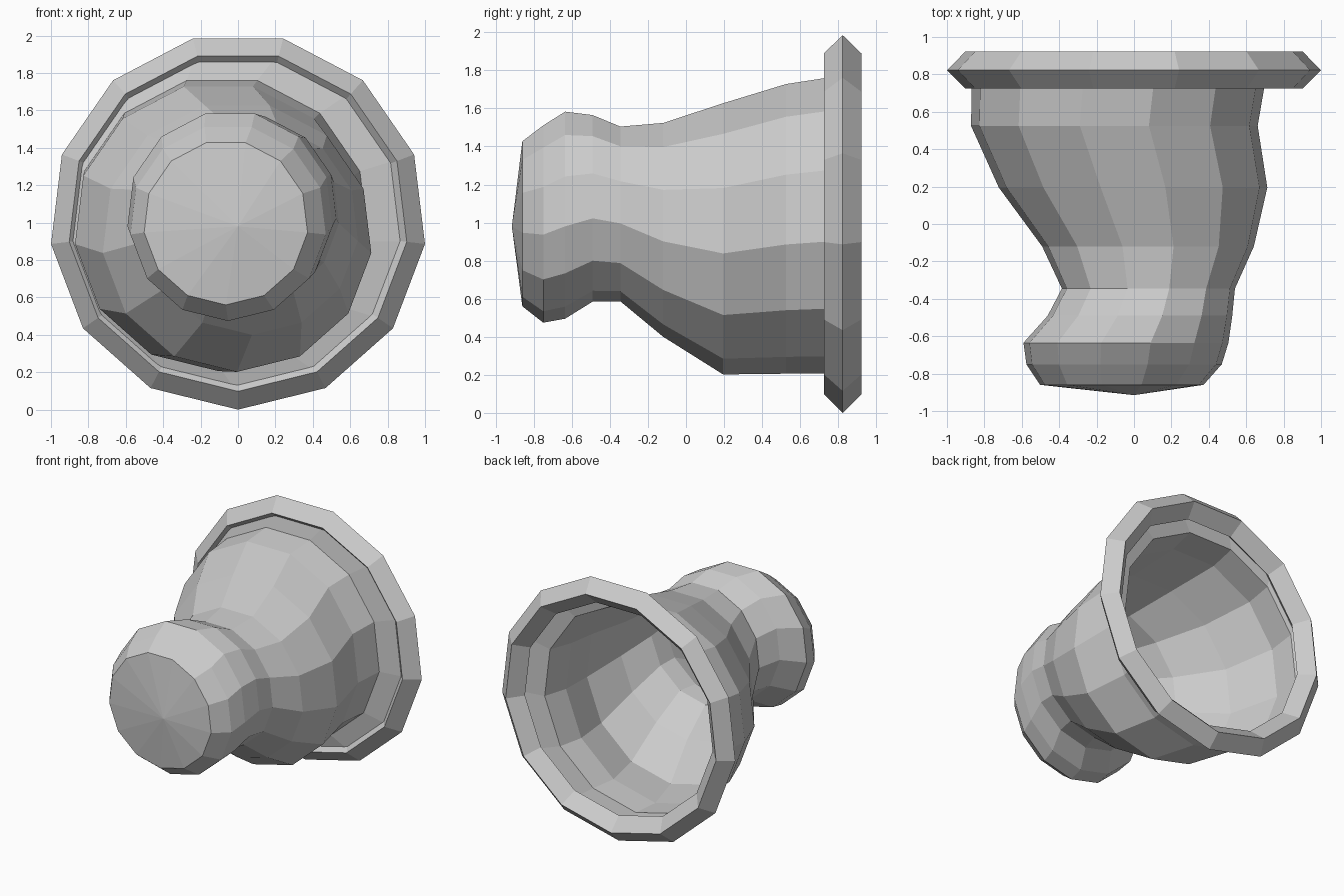
import bpy, bmesh
from math import sin, cos, pi

if "Cube" in bpy.data.objects:
    bpy.data.objects.remove(bpy.data.objects["Cube"])

SIDES = 13


def loft(name, rings, tip=None, closed=False):
    """Skin 13-sided rings (y, centre x, centre z, radius) into a flat-shaded mesh."""
    bm = bmesh.new()
    loops = []
    for y, cx, cz, r in rings:
        loops.append([bm.verts.new((cx + r * sin(2 * pi * i / SIDES), y,
                                    cz - r * cos(2 * pi * i / SIDES)))
                      for i in range(SIDES)])
    pairs = list(zip(loops, loops[1:]))
    if closed:
        pairs.append((loops[-1], loops[0]))
    for a, b in pairs:
        for i in range(SIDES):
            j = (i + 1) % SIDES
            bm.faces.new((a[i], a[j], b[j], b[i]))
    if tip:
        t = bm.verts.new(tip)
        for i in range(SIDES):
            bm.faces.new((t, loops[0][(i + 1) % SIDES], loops[0][i]))
    bmesh.ops.recalc_face_normals(bm, faces=bm.faces)
    me = bpy.data.meshes.new(name)
    bm.to_mesh(me)
    bm.free()
    ob = bpy.data.objects.new(name, me)
    bpy.context.collection.objects.link(ob)
    return ob


# Wobbly bell body: rounded knob, narrow neck, wide hollow mouth with a flare
loft("bell_body", [
    (-0.86, -0.065, 1.00, 0.44),
    (-0.75, -0.053, 1.00, 0.526),
    (-0.635, -0.043, 1.047, 0.552),
    (-0.49, 0.032, 1.082, 0.497),
    (-0.345, 0.077, 1.052, 0.466),
    (-0.12, 0.075, 0.97, 0.57),
    (0.195, -0.005, 0.925, 0.723),
    (0.525, -0.105, 0.978, 0.772),
    (0.735, -0.085, 0.995, 0.788),
    (0.765, -0.01, 1.01, 0.91),
], tip=(0, -0.915, 0.98))

# Mouth rim: ring with a diamond cross-section
MAJOR, MINOR = 0.909, 0.098
loft("mouth_rim", [
    (0.823 - MINOR * cos(k * pi / 2), 0, 1.007, MAJOR + MINOR * sin(k * pi / 2))
    for k in range(4)
], closed=True)
